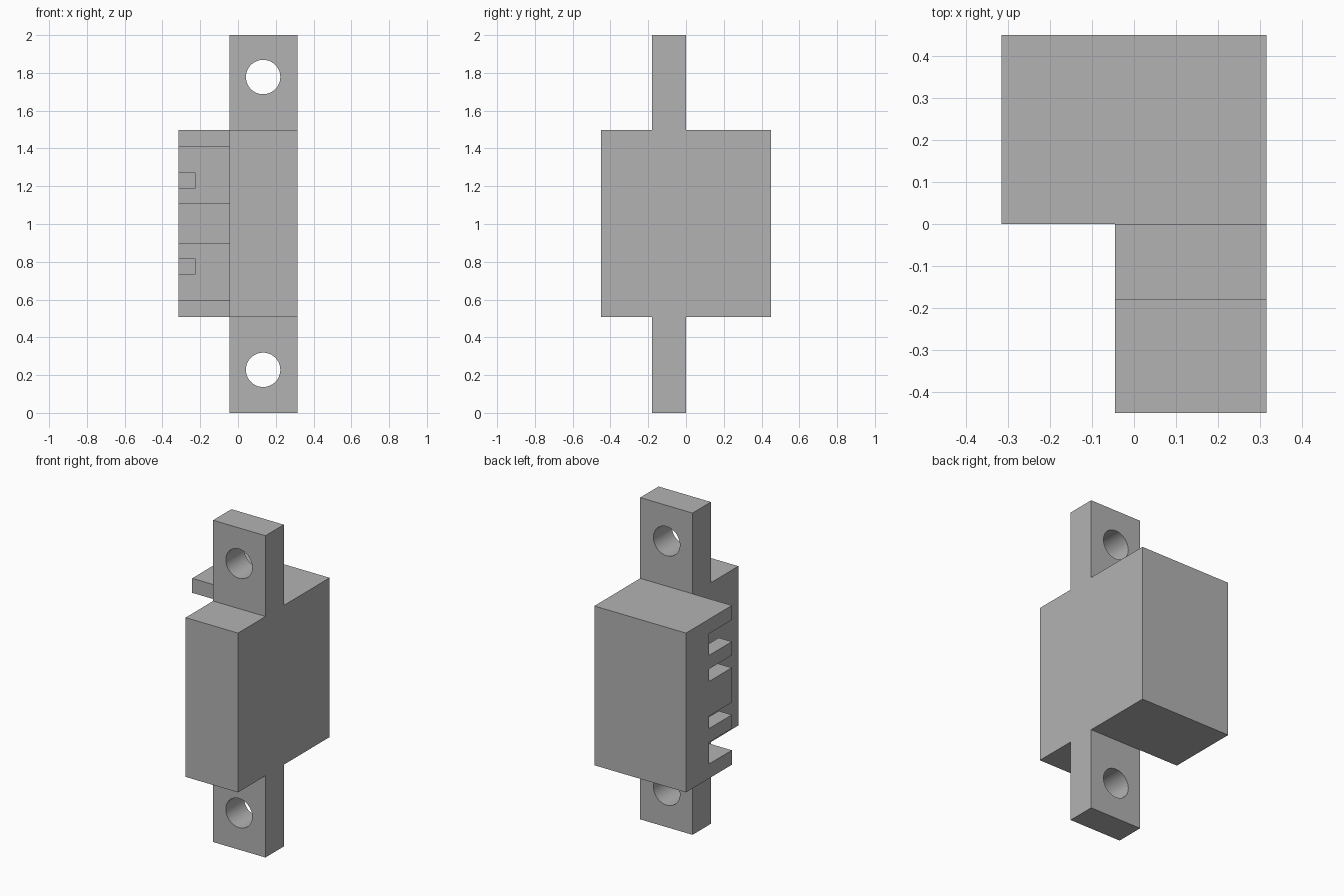
import bpy
import bmesh
import math
from mathutils import Vector

if "Cube" in bpy.data.objects:
    bpy.data.objects.remove(bpy.data.objects["Cube"], do_unlink=True)

grey = bpy.data.materials.new("plain grey")
grey.use_nodes = True
grey.diffuse_color = (0.45, 0.45, 0.45, 1)
grey.node_tree.nodes["Principled BSDF"].inputs["Base Color"].default_value = (0.45, 0.45, 0.45, 1)

MID = 1.003                      # height of the mirror plane
LEFT, STEP, RIGHT = -0.315, -0.045, 0.315
BACK = 0.45


def prism(name, points, sweep):
    """Solid made by sweeping a closed outline along a vector."""
    bm = bmesh.new()
    face = bm.faces.new([bm.verts.new(p) for p in points])
    out = bmesh.ops.extrude_face_region(bm, geom=[face])
    moved = [v for v in out["geom"] if isinstance(v, bmesh.types.BMVert)]
    bmesh.ops.translate(bm, verts=moved, vec=Vector(sweep))
    bmesh.ops.recalc_face_normals(bm, faces=bm.faces)
    mesh = bpy.data.meshes.new(name)
    bm.to_mesh(mesh)
    bm.free()
    mesh.materials.append(grey)
    obj = bpy.data.objects.new(name, mesh)
    bpy.context.collection.objects.link(obj)
    return obj


def combine(target, tool, operation):
    """Apply a boolean and discard the tool."""
    tool.hide_render = True
    mod = target.modifiers.new("combine", "BOOLEAN")
    mod.operation, mod.solver, mod.object = operation, "EXACT", tool
    bpy.context.view_layer.objects.active = target
    bpy.ops.object.modifier_apply(modifier=mod.name)
    bpy.data.objects.remove(tool, do_unlink=True)


# L-shaped housing
half = 0.495
outline = [(LEFT, 0), (STEP, 0), (STEP, -BACK), (RIGHT, -BACK), (RIGHT, BACK), (LEFT, BACK)]
housing = prism("housing", [(x, y, MID - half) for x, y in outline], (0, 0, 2 * half))

# Mounting strip whose ends form the two ears
strip = [(STEP, -0.18), (RIGHT, -0.18), (RIGHT, 0), (STEP, 0)]
combine(housing, prism("mounting_strip", [(x, y, 0) for x, y in strip], (0, 0, 2)), "UNION")

for side in (1, -1):
    # Side pocket, cut around a small tooth at its open end
    pocket = [(-0.4, 0.108), (STEP, 0.108), (STEP, 0.405), (-0.4, 0.405),
              (-0.4, 0.27), (-0.225, 0.27), (-0.225, 0.185), (-0.4, 0.185)]
    combine(housing, prism("pocket_cutter", [(x, -0.05, MID + side * z) for x, z in pocket],
                           (0, 0.275, 0)), "DIFFERENCE")

    # Round screw hole through the ear
    steps = 48
    ring = [2 * math.pi * i / steps for i in range(steps)]
    hole = [(0.133 + 0.091 * math.cos(a), -0.3, MID + side * 0.775 + 0.091 * math.sin(a)) for a in ring]
    combine(housing, prism("hole_cutter", hole, (0, 0.5, 0)), "DIFFERENCE")

# Sharp box edges, smooth hole walls
bpy.ops.object.select_all(action="DESELECT")
housing.select_set(True)
bpy.context.view_layer.objects.active = housing
bpy.ops.object.shade_smooth_by_angle(angle=math.radians(30))
